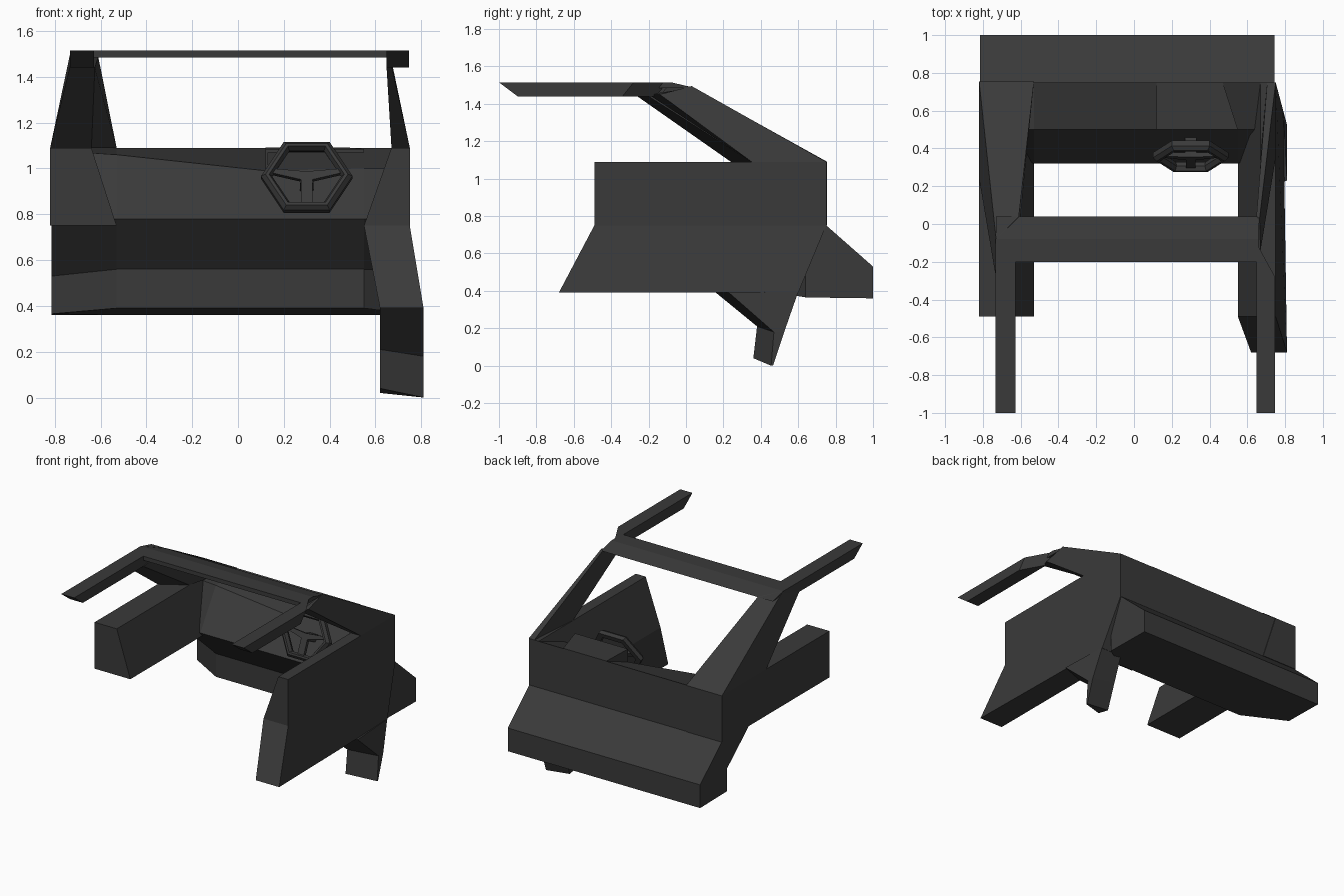
import bpy
import bmesh
import math
from mathutils import Matrix, Vector

if "Cube" in bpy.data.objects:
    bpy.data.objects.remove(bpy.data.objects["Cube"])

SHADE = (0.042, 0.042, 0.042, 1)
mat = bpy.data.materials.new("charcoal")
mat.use_nodes = True
mat.diffuse_color = SHADE
mat.node_tree.nodes["Principled BSDF"].inputs["Base Color"].default_value = SHADE


def loft(name, rings, closed=False, matrix=None):
    """Skin matching rings of points; cap the ends unless closed."""
    bm = bmesh.new()
    loops = [[bm.verts.new(p) for p in ring] for ring in rings]
    n = len(loops[0])
    pairs = list(zip(loops, loops[1:]))
    if closed:
        pairs.append((loops[-1], loops[0]))
    else:
        bm.faces.new(loops[0])
        bm.faces.new(loops[-1])
    for a, b in pairs:
        for i in range(n):
            j = (i + 1) % n
            bm.faces.new((a[i], a[j], b[j], b[i]))
    bmesh.ops.recalc_face_normals(bm, faces=bm.faces)
    mesh = bpy.data.meshes.new(name)
    bm.to_mesh(mesh)
    bm.free()
    mesh.materials.append(mat)
    obj = bpy.data.objects.new(name, mesh)
    bpy.context.collection.objects.link(obj)
    if matrix:
        obj.matrix_world = matrix
    return obj


def section(x, profile):
    return [(x, y, z) for y, z in profile]


def rect(x0, x1, y0, y1, z):
    return [(x0, y0, z), (x1, y0, z), (x1, y1, z), (x0, y1, z)]


def box(name, x, y, z, matrix=None):
    return loft(name, [rect(*x, *y, z[0]), rect(*x, *y, z[1])], matrix=matrix)


# Dashboard and rear bumper, one profile swept across the width
def body_profile(lip_z, lip=(0.32, 0.78), kick_y=0.5, kick=(0.56, 0.39)):
    return [(0.75, 1.09), (0.5, lip_z), lip, (kick_y, kick[0]), (kick_y, kick[1]),
            (1, 0.36), (1, 0.53), (0.75, 0.75)]


loft("dashboard_body", [
    section(-0.815, body_profile(1.08, (0.42, 0.76), 0.69, (0.53, 0.365))),
    section(-0.53, body_profile(1.06)),
    section(0.12, body_profile(0.99)),
    section(0.55, body_profile(1.0)),
    section(0.745, body_profile(1.0, (0.4, 0.77), 0.64, (0.55, 0.365))),
])

# Side walls
loft("right_wall", [rect(-0.82, -0.53, -0.49, 0.755, 0.75),
                    rect(-0.82, -0.64, -0.49, 0.755, 1.09)])
loft("left_wall", [
    [(0.62, -0.68, 0.39), (0.81, -0.68, 0.39), (0.79, 0.6, 0.39), (0.62, 0.6, 0.39)],
    rect(0.55, 0.75, -0.49, 0.75, 0.75),
    rect(0.67, 0.75, -0.49, 0.75, 1.09),
])

# Tapered foot under the left wall
loft("left_foot", [
    [(0.62, 0.16, 0.39), (0.81, 0.23, 0.39), (0.79, 0.6, 0.395), (0.62, 0.6, 0.395)],
    [(0.62, 0.38, 0.21), (0.81, 0.47, 0.18), (0.81, 0.525, 0.18), (0.62, 0.53, 0.21)],
    [(0.62, 0.36, 0.04), (0.81, 0.455, 0), (0.81, 0.465, 0), (0.62, 0.46, 0.02)],
])

# Windscreen pillars
loft("right_pillar", [
    [(-0.82, 0.24, 1.09), (-0.82, 0.755, 1.09), (-0.53, 0.755, 1.09), (-0.64, 0.35, 1.09)],
    [(-0.735, -0.26, 1.44), (-0.73, -0.08, 1.515), (-0.61, 0.04, 1.487), (-0.625, -0.2, 1.44)],
])
loft("left_pillar", [
    [(0.75, 0.35, 1.09), (0.75, 0.75, 1.09), (0.705, 0.75, 1.09), (0.67, 0.35, 1.09)],
    [(0.67, -0.14, 1.45), (0.665, 0.03, 1.495), (0.648, 0.04, 1.487), (0.648, -0.2, 1.45)],
])

# Header bar and roof rails
header = [(0.04, 1.485), (-0.08, 1.515), (-0.2, 1.515), (-0.2, 1.485)]
loft("header_bar", [section(-0.73, header), section(0.66, header)])


def rail(name, inner_x, outer_x, inner_end, outer_end):
    def side(x, end):
        return section(x, [(-1, 1.515), (-0.9, 1.44), (end - 0.06, 1.44), (end, 1.515)])
    loft(name, [side(inner_x, inner_end), side(outer_x, outer_end)])


rail("right_rail", -0.628, -0.733, -0.08, -0.08)
rail("left_rail", 0.648, 0.747, -0.1, -0.28)

# Instrument hood with an open front
loft("instrument_hood", [
    [(0.12, 0.5, 1.07), (0.55, 0.5, 1.07), (0.47, 0.75, 1.08), (0.12, 0.75, 1.08)],
    [(0.12, 0.5, 1.085), (0.55, 0.5, 1.085), (0.47, 0.75, 1.092), (0.12, 0.75, 1.092)],
])
hood_side = [(0.5, 0.99), (0.5, 1.08), (0.75, 1.09)]
loft("hood_side", [section(0.12, hood_side), section(0.13, hood_side)])

# Six sided steering wheel, tilted back
tilt = Matrix.Translation(Vector((0.3, 0.355, 0.965))) @ Matrix.Rotation(math.radians(-23), 4, 'X')
corners = [(-0.1, 0.162), (0.1, 0.162), (0.2, 0), (0.1, -0.162), (-0.1, -0.162), (-0.2, 0)]
rim = [(1, 0.025), (1, -0.005), (0.9, -0.025), (0.82, -0.025), (0.75, 0), (0.78, 0.025)]
loft("steering_rim", [[(x * s, d, z * s) for s, d in rim] for x, z in corners],
     closed=True, matrix=tilt)
for sign in (-1, 1):
    arm = [(0, 0.0), (0, 0.035)]
    loft("steering_spoke", [
        [(sign * 0.16, d, z) for d, z in ((-0.01, 0.035), (0.015, 0.035), (0.015, 0.015), (-0.01, 0.015))],
        [(0, d, z) for d, z in ((-0.01, 0.02), (0.015, 0.02), (0.015, -0.025), (-0.01, -0.025))],
    ], matrix=tilt)
box("lower_spoke", (-0.025, 0.025), (-0.01, 0.015), (-0.13, 0.01), tilt)
box("steering_column", (-0.03, 0.03), (0, 0.12), (-0.03, 0.02), tilt)
